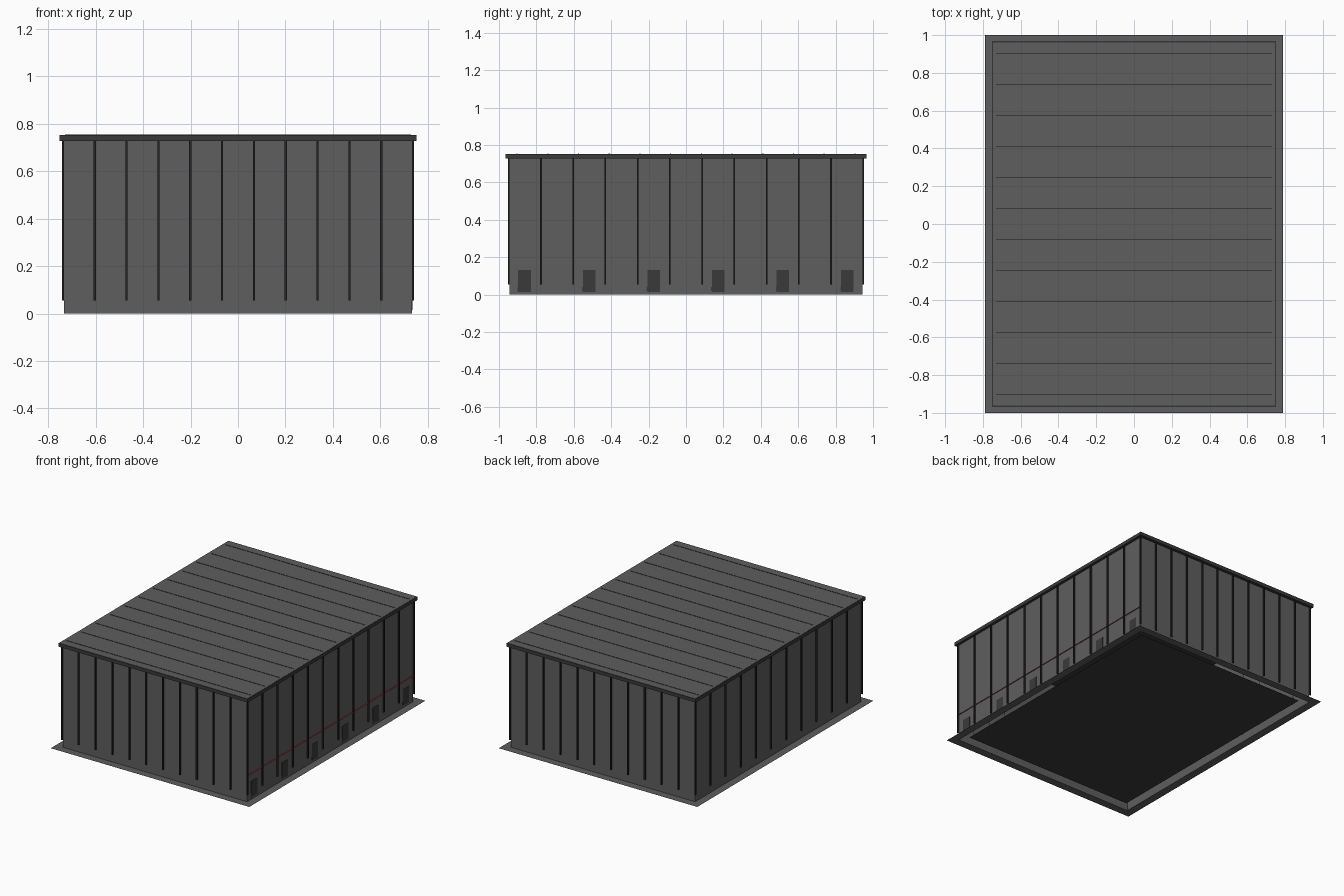
import bpy
import bmesh
from mathutils import Matrix, Vector

cube = bpy.data.objects.get("Cube")
if cube:
    bpy.data.objects.remove(cube, do_unlink=True)


def material(name, r, g, b):
    m = bpy.data.materials.new(name)
    m.use_nodes = True
    m.diffuse_color = (r, g, b, 1)
    m.node_tree.nodes["Principled BSDF"].inputs["Base Color"].default_value = (r, g, b, 1)
    return m


panel_grey = material("panel_grey", 0.112, 0.112, 0.116)
trim_grey = material("trim_grey", 0.042, 0.042, 0.042)
rib_black = material("rib_black", 0.018, 0.018, 0.019)
pipe_red = material("pipe_red", 0.8, 0.04, 0.025)


def finish(name, bm, mat):
    mesh = bpy.data.meshes.new(name)
    bm.to_mesh(mesh)
    bm.free()
    mesh.materials.append(mat)
    obj = bpy.data.objects.new(name, mesh)
    bpy.context.collection.objects.link(obj)
    return obj


def add_box(bm, lo, hi):
    lo, hi = Vector(lo), Vector(hi)
    matrix = Matrix.Translation((lo + hi) / 2) @ Matrix.Diagonal((*(hi - lo), 1))
    bmesh.ops.create_cube(bm, size=1, matrix=matrix)


def boxes(name, spans, mat):
    bm = bmesh.new()
    for lo, hi in spans:
        add_box(bm, lo, hi)
    return finish(name, bm, mat)


def ring(name, inner, outer, z, mat):
    """Flat rectangular frame around an open middle."""
    bm = bmesh.new()
    signs = [(-1, -1), (1, -1), (1, 1), (-1, 1)]
    loops = [[bm.verts.new((sx * x, sy * y, z)) for sx, sy in signs] for x, y in (outer, inner)]
    for i in range(4):
        j = (i + 1) % 4
        bm.faces.new((loops[0][i], loops[0][j], loops[1][j], loops[1][i]))
    return finish(name, bm, mat)


def sheet(name, x0, x1, y, z, mat):
    bm = bmesh.new()
    bm.faces.new([bm.verts.new(p) for p in ((x0, -y, z), (x1, -y, z), (x1, y, z), (x0, y, z))])
    return finish(name, bm, mat)


WX, WY = 0.733, 0.943        # wall half sizes
EAVE, FLOOR = 0.727, 0.015   # wall top and floor level
GAP = 0.05                   # open joint between floor and walls
COUNT = 12                   # ribs per wall and roof seams
DEPTH, HALF = 0.01, 0.0045   # rib projection and half width

# Wall shell, open above and below
bm = bmesh.new()
add_box(bm, (-WX, -WY, 0), (WX, WY, EAVE))
caps = [f for f in bm.faces if abs(f.normal.z) > 0.5]
bmesh.ops.delete(bm, geom=caps, context="FACES")
finish("walls", bm, panel_grey)

# Ground apron, its dark rim and the floor
ring("apron", (WX, WY), (0.787, 0.997), 0, panel_grey)
ring("apron_rim", (0.787, 0.997), (0.79, 1), 0, trim_grey)
sheet("floor", GAP - WX, WX - GAP, WY - GAP, FLOOR, trim_grey)

# Roof
boxes("roof_trim", [((-0.752, -0.965, EAVE), (0.752, 0.965, 0.752))], trim_grey)
boxes("roof_panel", [((-0.748, -0.961, 0.75), (0.748, 0.961, 0.753))], panel_grey)
seams = [-0.903 + 1.806 * i / (COUNT - 1) for i in range(COUNT)]
boxes("roof_seams", [((-0.73, y - 0.003, 0.752), (0.73, y + 0.003, 0.755)) for y in seams], trim_grey)

# Upright ribs on all four walls
ribs = []
for i in range(COUNT):
    t = 2 * i / (COUNT - 1) - 1
    x, y = t * 0.738, t * 0.948
    for s in (-1, 1):
        a, b = sorted((s * WY, s * (WY + DEPTH)))
        ribs.append(((x - HALF, a, 0.055), (x + HALF, b, EAVE)))
        a, b = sorted((s * WX, s * (WX + DEPTH)))
        ribs.append(((a, y - HALF, 0.055), (b, y + HALF, EAVE)))
boxes("wall_ribs", ribs, rib_black)

# Doors with a small side box, along the left wall
doors, side_boxes = [], []
for i in range(6):
    y = -0.863 + 0.345 * i
    doors.append(((WX, y - 0.034, 0.015), (WX + 0.002, y + 0.034, 0.131)))
    side_boxes.append(((WX, y - 0.037, 0.02), (WX + 0.002, y - 0.034, 0.042)))
boxes("doors", doors, trim_grey)
boxes("door_side_boxes", side_boxes, trim_grey)

# Thin red ledge above the doors, set back behind the rib faces
sheet("red_ledge", WX, WX + 0.007, WY, 0.19, pipe_red)
